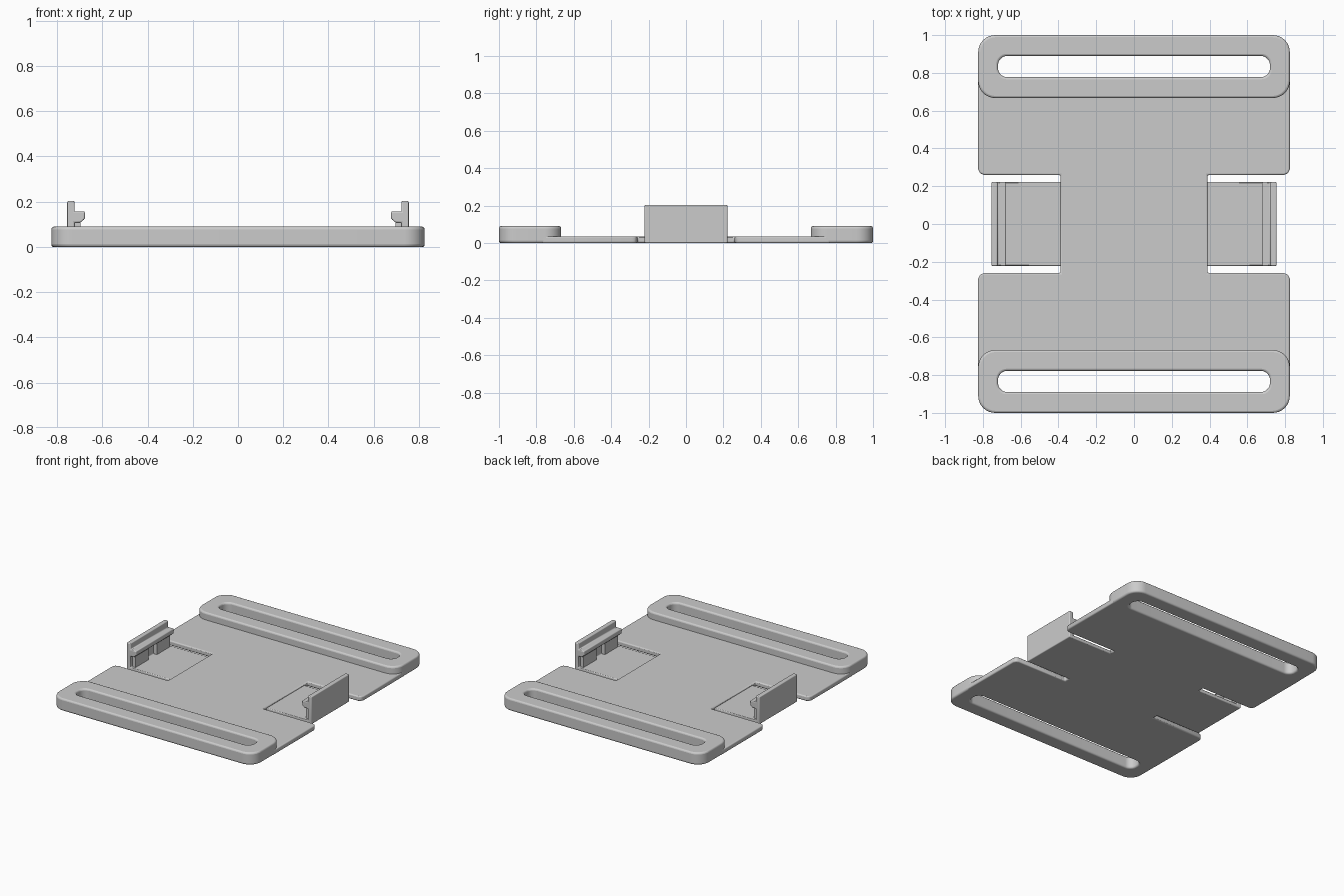
import bpy, bmesh
from math import sin, cos, pi, radians

if "Cube" in bpy.data.objects:
    bpy.data.objects.remove(bpy.data.objects["Cube"], do_unlink=True)

grey = bpy.data.materials.new("plain_grey")
grey.use_nodes = True
COLOUR = (0.6, 0.6, 0.6, 1)
grey.diffuse_color = COLOUR
grey.node_tree.nodes["Principled BSDF"].inputs["Base Color"].default_value = COLOUR


def finish(name, bm, bevel):
    """Turn a bmesh into a softly bevelled object."""
    bmesh.ops.recalc_face_normals(bm, faces=bm.faces)
    mesh = bpy.data.meshes.new(name)
    bm.to_mesh(mesh)
    bm.free()
    mesh.materials.append(grey)
    obj = bpy.data.objects.new(name, mesh)
    bpy.context.collection.objects.link(obj)
    if bevel:
        mod = obj.modifiers.new("soft_edges", "BEVEL")
        mod.width = bevel
        mod.segments = 3
        mod.limit_method = "ANGLE"
        mod.angle_limit = radians(35)
    bpy.ops.object.select_all(action="DESELECT")
    obj.select_set(True)
    bpy.context.view_layer.objects.active = obj
    bpy.ops.object.shade_smooth_by_angle(angle=radians(35))
    return obj


def rounded_rect(hx, y0, y1, r, n=8):
    """Outline of a rectangle with rounded corners, counterclockwise."""
    corners = [(hx - r, y1 - r, 0), (r - hx, y1 - r, 1),
               (r - hx, y0 + r, 2), (hx - r, y0 + r, 3)]
    return [(cx + r * cos((q + i / n) * pi / 2), cy + r * sin((q + i / n) * pi / 2))
            for cx, cy, q in corners for i in range(n + 1)]


def extrude(points, axis, lo, hi):
    """Solid from a closed outline, pushed along y or z."""
    bm = bmesh.new()
    place = (lambda a, b, h: (a, b, h)) if axis == "z" else (lambda a, b, h: (a, h, b))
    face = bm.faces.new([bm.verts.new(place(a, b, lo)) for a, b in points])
    new = bmesh.ops.extrude_face_region(bm, geom=[face])["geom"]
    bmesh.ops.translate(bm, vec=place(0, 0, hi - lo),
                        verts=[v for v in new if isinstance(v, bmesh.types.BMVert)])
    return bm


# Base plate: H-shaped sheet with chamfered, rounded notch corners
R = 0.03
quarter = [(0.39, 0.26), (0.825 - R, 0.26), (0.825 - R * 0.3, 0.26 + R * 0.3),
           (0.825, 0.26 + R), (0.825, 0.77)]
right = [(x, -y) for x, y in reversed(quarter)] + quarter
outline = right + [(-x, y) for x, y in reversed(right)]
finish("base_plate", extrude(outline, "z", 0, 0.036), 0.008)

# Raised strap bars, each with a long slot
for side, name in ((1, "back_strap_bar"), (-1, "front_strap_bar")):
    bm = bmesh.new()
    outer = rounded_rect(0.825, 0.667, 1.0, 0.09)
    inner = rounded_rect(0.72, 0.777, 0.89, 0.05)
    loops = [[bm.verts.new((x, y * side, z)) for x, y in pts]
             for pts, z in ((outer, 0), (outer, 0.09), (inner, 0.09), (inner, 0))]
    count = len(outer)
    for a, b in zip(loops, loops[1:] + loops[:1]):
        for i in range(count):
            j = (i + 1) % count
            bm.faces.new((a[i], a[j], b[j], b[i]))
    finish(name, bm, 0.012)

# Side clips: thin tongue, upright wall and inward hook, with two backing blocks
clip = [(0.37, 0), (0.755, 0), (0.755, 0.203), (0.723, 0.203), (0.723, 0.157),
        (0.677, 0.157), (0.677, 0.125), (0.695, 0.108), (0.723, 0.108),
        (0.723, 0.024), (0.37, 0.024)]
block = [(0.697, 0.015), (0.73, 0.015), (0.73, 0.115), (0.697, 0.115)]
for side, word in ((1, "left"), (-1, "right")):
    finish(word + "_clip",
           extrude([(x * side, z) for x, z in clip], "y", -0.222, 0.222), 0.006)
    for end, where in ((1, "back"), (-1, "front")):
        lo, hi = sorted((0.05 * end, 0.2 * end))
        finish(f"{word}_clip_{where}_block",
               extrude([(x * side, z) for x, z in block], "y", lo, hi), 0)
